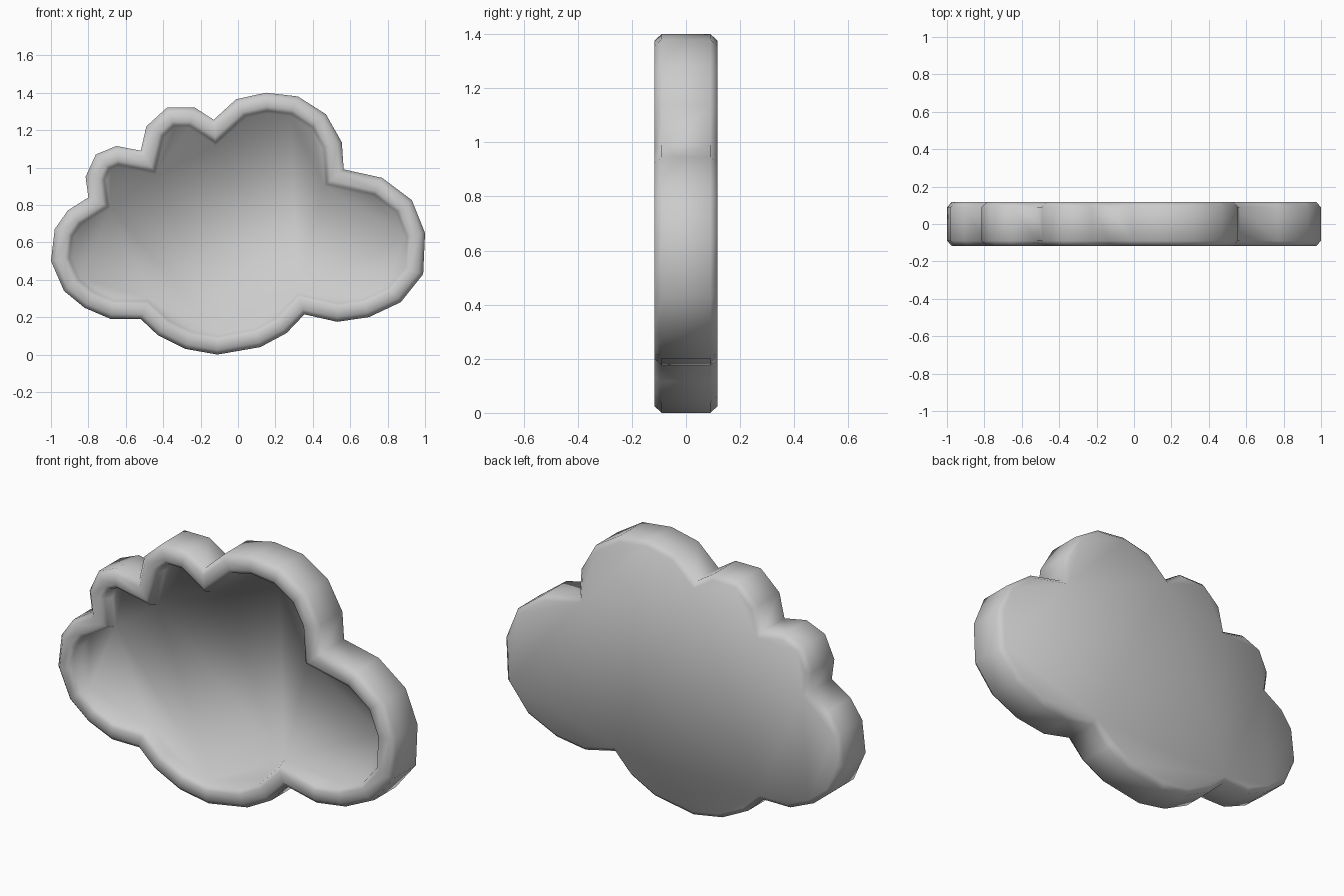
import bpy
import bmesh
import math
from mathutils import Vector

cube = bpy.data.objects.get("Cube")
if cube:
    bpy.data.objects.remove(cube, do_unlink=True)

# Cloud outline in x, z, clockwise seen from the front
OUTLINE = [Vector(p) for p in [
    (-1, .5), (-.98, .67), (-.91, .77), (-.8, .84), (-.815, .95), (-.76, 1.07),
    (-.65, 1.115), (-.52, 1.09), (-.49, 1.22), (-.38, 1.32), (-.23, 1.32),
    (-.13, 1.255), (-.01, 1.365), (.15, 1.4), (.32, 1.38), (.47, 1.285),
    (.555, 1.135), (.565, .99), (.77, .945), (.93, .825), (1, .65), (.99, .43),
    (.87, .28), (.7, .2), (.53, .175), (.355, .215), (.26, .115), (.12, .04),
    (-.11, 0), (-.28, .03), (-.43, .105), (-.52, .19), (-.68, .19),
    (-.82, .25), (-.93, .34)]]

# Cross-section from the back, over the rim, to the shallow floor: inset, y
SECTION = [(.025, .117), (0, .09), (0, -.09), (.025, -.117),
           (.075, -.117), (.095, -.105), (.11, -.06)]


def inset(points, dist):
    """Move every outline point inward along its mitre."""
    result = []
    for i, p in enumerate(points):
        a = (p - points[i - 1]).normalized()
        b = (points[(i + 1) % len(points)] - p).normalized()
        na, nb = Vector((a.y, -a.x)), Vector((b.y, -b.x))
        mitre = (na + nb).normalized()
        result.append(p + mitre * dist / max(mitre.dot(na), .6))
    return result


# Tray: rings lofted along the section, capped by the back and the floor
bm = bmesh.new()
rings = [[bm.verts.new((p.x, y, p.y)) for p in inset(OUTLINE, d)]
         for d, y in SECTION]
count = len(OUTLINE)
for r, s in zip(rings, rings[1:]):
    for i in range(count):
        j = (i + 1) % count
        bm.faces.new((r[i], r[j], s[j], s[i]))
bm.faces.new(rings[0])
bm.faces.new(rings[-1])
bmesh.ops.recalc_face_normals(bm, faces=bm.faces)
mesh = bpy.data.meshes.new("cloud_tray")
bm.to_mesh(mesh)
bm.free()
tray = bpy.data.objects.new("cloud_tray", mesh)
bpy.context.collection.objects.link(tray)

# Plain grey
grey = bpy.data.materials.new("light_grey")
grey.use_nodes = True
grey.diffuse_color = (.6, .6, .6, 1)
grey.node_tree.nodes["Principled BSDF"].inputs["Base Color"].default_value = (.6, .6, .6, 1)
mesh.materials.append(grey)

# Soft shading all over, including the rim and the floor edge
bpy.ops.object.select_all(action='DESELECT')
tray.select_set(True)
bpy.context.view_layer.objects.active = tray
bpy.ops.object.shade_smooth_by_angle(angle=math.radians(85))
